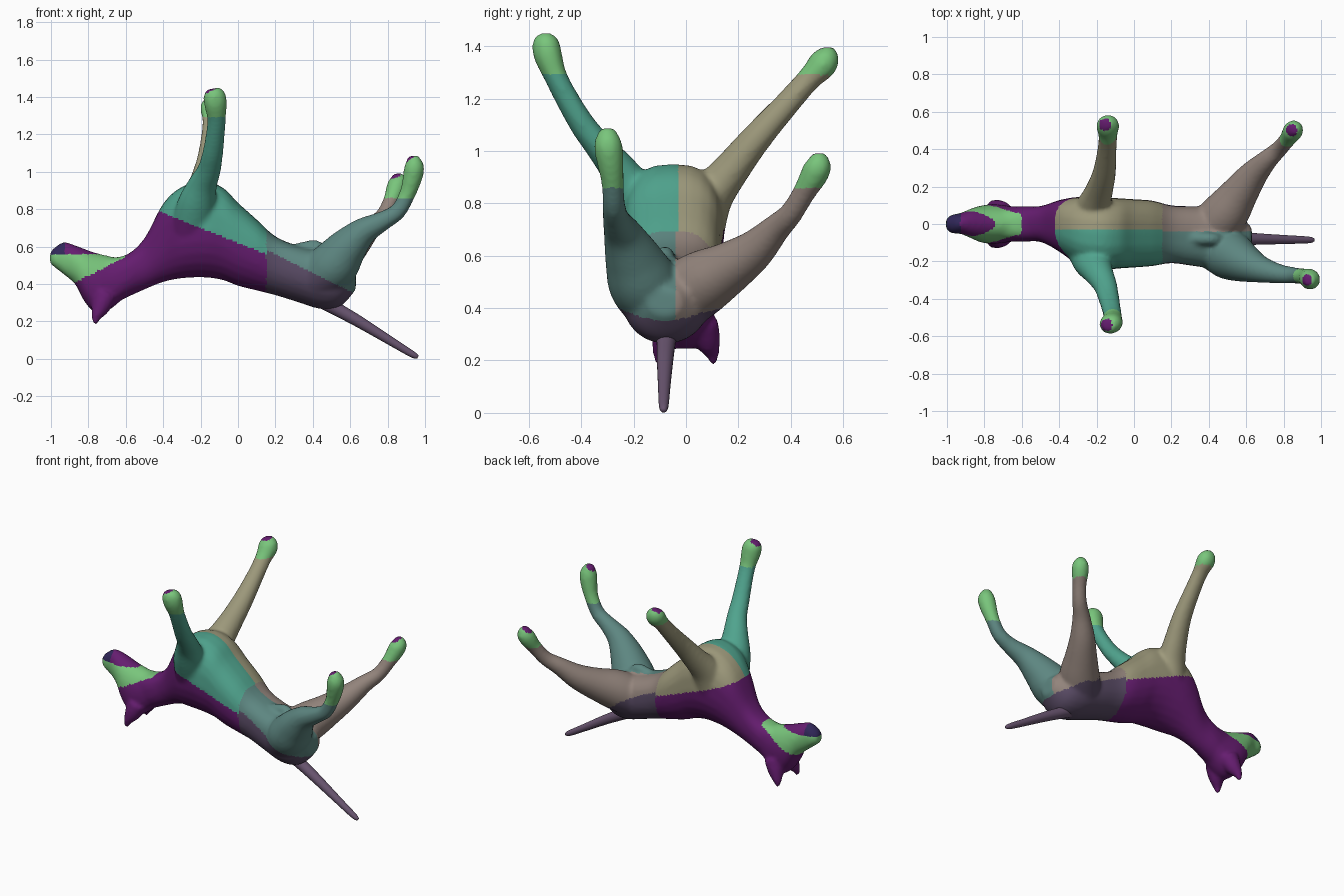
import bpy, bmesh
from math import sin, cos, tau, copysign
from mathutils import Vector

if "Cube" in bpy.data.objects:
    bpy.data.objects.remove(bpy.data.objects["Cube"])

SIDES = 24
COLORS = {
    "purple": (.13, .012, .16), "teal": (.08, .37, .27), "tan": (.34, .32, .2),
    "green": (.19, .56, .2), "mauve": (.29, .23, .2), "slate_teal": (.11, .24, .22),
    "slate": (.1, .07, .13), "navy": (.03, .02, .1), "tail": (.14, .09, .16),
}
NAMES = list(COLORS)


def material(name):
    m = bpy.data.materials.get(name) or bpy.data.materials.new(name)
    m.diffuse_color = (*COLORS[name], 1)
    m.use_nodes = True
    m.node_tree.nodes["Principled BSDF"].inputs["Base Color"].default_value = m.diffuse_color
    return m


def spline(rows, steps=5):
    """Catmull-Rom through rows of numbers."""
    out = []
    for i in range(len(rows) - 1):
        a, b, c, d = (rows[max(i - 1, 0)], rows[i], rows[i + 1],
                      rows[min(i + 2, len(rows) - 1)])
        for s in range(steps):
            t = s / steps
            out.append([.5 * (2*q + (r - p)*t + (2*p - 5*q + 4*r - w)*t*t
                              + (3*q - p - 3*r + w)*t**3)
                        for p, q, r, w in zip(a, b, c, d)])
    return out + [list(rows[-1])]


def skin(bm, rings):
    """Join rings of points into a closed tube."""
    loops = [[bm.verts.new(p) for p in ring] for ring in rings]
    for a, b in zip(loops, loops[1:]):
        for i in range(SIDES):
            j = (i + 1) % SIDES
            bm.faces.new((a[i], a[j], b[j], b[i]))
    bm.faces.new(loops[0][::-1])
    bm.faces.new(loops[-1])


def trunk(bm, rows, upper=1.0, lower=1.0):
    """Upright ovals along x: x, y centre, top z, bottom z, half width.
    Powers below 1 make the upper or lower half boxier."""
    rings = []
    for x, y, top, bot, w in spline(rows):
        ring = []
        for k in range(SIDES):
            c, s = cos(tau*k/SIDES), sin(tau*k/SIDES)
            e = upper if s > 0 else lower
            ring.append((x, y + w * copysign(abs(c)**e, c),
                         (top + bot)/2 + (top - bot)/2 * copysign(abs(s)**e, s)))
        rings.append(ring)
    skin(bm, rings)


def limb(bm, rows, flat=1.0):
    """Round tube along a path: x, y, z, radius."""
    pts = spline(rows)
    rings, side = [], Vector((1, .3, 0))
    for i, p in enumerate(pts):
        a, b = pts[max(i - 1, 0)], pts[min(i + 1, len(pts) - 1)]
        t = (Vector(b[:3]) - Vector(a[:3])).normalized()
        side = (side - t * side.dot(t)).normalized()
        up = t.cross(side) * flat
        rings.append([Vector(p[:3]) + p[3] * (side*cos(tau*k/SIDES) + up*sin(tau*k/SIDES))
                      for k in range(SIDES)])
    skin(bm, rings)


def finish(bm, name):
    bmesh.ops.recalc_face_normals(bm, faces=bm.faces)
    me = bpy.data.meshes.new(name)
    bm.to_mesh(me)
    bm.free()
    ob = bpy.data.objects.new(name, me)
    bpy.context.collection.objects.link(ob)
    return ob


bm = bmesh.new()
# torso, neck
trunk(bm, [(-.72, 0, .54, .27, .09), (-.6, 0, .555, .325, .095), (-.5, 0, .645, .37, .096),
           (-.4, -.01, .83, .41, .138), (-.3, -.035, .92, .43, .18),
           (-.18, -.05, .95, .435, .195), (-.08, -.05, .915, .42, .188), (0, -.05, .835, .39, .183),
           (.1, -.05, .745, .365, .175), (.2, -.055, .655, .34, .155), (.32, -.065, .605, .303, .16),
           (.45, -.075, .575, .265, .165), (.55, -.08, .53, .282, .14), (.63, -.08, .47, .37, .06)],
      upper=.75)
# head, lying upside down
trunk(bm, [(-1.005, 0, .57, .51, .028), (-.975, 0, .6, .485, .05), (-.93, .003, .625, .45, .055),
           (-.87, .003, .607, .398, .08), (-.82, 0, .588, .305, .098), (-.76, 0, .567, .245, .106),
           (-.69, 0, .55, .26, .1), (-.6, 0, .53, .335, .088)], lower=.85)
# ears
for s in (-1, 1):
    limb(bm, [(-.71, s*.06, .34, .065), (-.735, s*.082, .275, .05), (-.757, s*.1, .225, .028),
              (-.767, s*.106, .185, .012)])
# front legs
limb(bm, [(-.24, -.13, .7, .12), (-.22, -.2, .83, .105), (-.19, -.26, .93, .08),
          (-.155, -.325, 1.01, .064), (-.135, -.395, 1.1, .056), (-.12, -.46, 1.21, .051),
          (-.115, -.5, 1.29, .051), (-.12, -.527, 1.365, .062), (-.127, -.536, 1.415, .058),
          (-.132, -.538, 1.445, .036)], flat=.87)
limb(bm, [(-.24, .04, .7, .12), (-.22, .09, .82, .098), (-.19, .17, .925, .078),
          (-.16, .27, 1.05, .064), (-.145, .39, 1.185, .053), (-.14, .47, 1.275, .051),
          (-.14, .52, 1.33, .062), (-.148, .532, 1.365, .055), (-.153, .53, 1.393, .032)], flat=.9)
# hind legs
limb(bm, [(.42, -.12, .42, .12), (.51, -.165, .5, .133), (.585, -.205, .595, .107),
          (.67, -.24, .68, .075), (.77, -.265, .735, .053), (.855, -.275, .79, .044),
          (.905, -.28, .88, .043), (.932, -.29, .965, .052), (.942, -.298, 1.03, .053),
          (.932, -.3, 1.085, .028)])
limb(bm, [(.4, -.04, .43, .13), (.49, .06, .495, .125), (.565, .165, .555, .1), (.635, .26, .62, .078),
          (.71, .34, .7, .056), (.775, .4, .76, .045), (.818, .45, .84, .044),
          (.845, .49, .91, .053), (.855, .505, .95, .05), (.85, .503, .99, .026)])
# belly ridge between the hind legs
limb(bm, [(.26, -.075, .57, .03), (.34, -.078, .59, .034), (.42, -.08, .6, .034), (.46, -.08, .56, .026)])
body = finish(bm, "animal_body")

# fuse the parts into one soft skin
m = body.modifiers.new("fuse", "REMESH")
m.mode, m.voxel_size, m.use_smooth_shade = "VOXEL", .0115, True
m = body.modifiers.new("soften", "SMOOTH")
m.factor, m.iterations = .5, 8
bpy.context.view_layer.objects.active = body
body.select_set(True)
for name in ("fuse", "soften"):
    bpy.ops.object.modifier_apply(modifier=name)

PADS = [Vector(p) for p in ((-.155, .53, 1.39), (-.15, -.54, 1.44), (.92, -.3, 1.08), (.84, .5, .985))]


def patch(c):
    """Coat colour at a point."""
    x, y, z = c
    if any((c - p).length < .034 for p in PADS):
        return "purple"
    if (x < .3 and z > 1.29) or (x > .5 and z > .86):
        return "green"
    if x < -.6:
        if z < .41 + (x + .87) * .5:
            return "purple"
        if x < -.93 and z > .56:
            return "navy"
        return "purple" if z > .56 and x < -.73 else "green"
    if x < .15:
        if z < .7 - .4 * (x + .2):
            return "purple"
        return "teal" if y < -.03 else "tan"
    if z < .66 - .5 * x and abs(y + .08) < .23:
        return "slate"
    return "slate_teal" if y < -.04 else "mauve"


for n in NAMES:
    body.data.materials.append(material(n))
for f in body.data.polygons:
    f.material_index = NAMES.index(patch(f.center))
    f.use_smooth = True

# tail
bm = bmesh.new()
limb(bm, [(.44, -.075, .32, .045), (.53, -.076, .265, .036), (.65, -.08, .197, .031),
          (.8, -.083, .105, .024), (.93, -.085, .026, .018), (.962, -.085, .01, .009)])
tail = finish(bm, "tail")
tail.data.materials.append(material("tail"))
for f in tail.data.polygons:
    f.use_smooth = True
